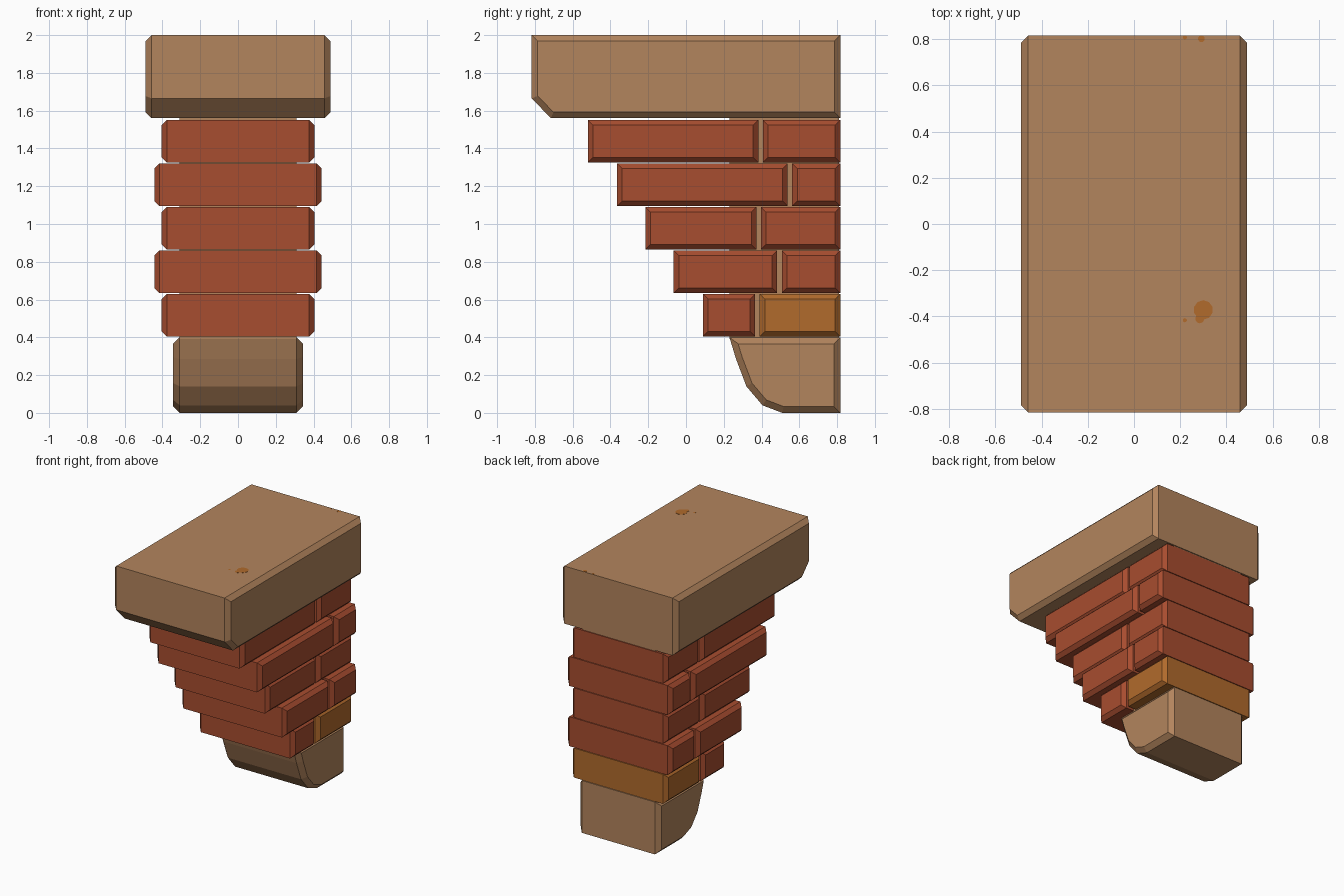
import bpy, bmesh
from mathutils import Vector

cube = bpy.data.objects.get("Cube")
if cube:
    bpy.data.objects.remove(cube, do_unlink=True)


def make_material(name, rgb):
    mat = bpy.data.materials.new(name)
    mat.use_nodes = True
    color = (*rgb, 1)
    mat.diffuse_color = color
    mat.node_tree.nodes["Principled BSDF"].inputs["Base Color"].default_value = color
    return mat


stone = make_material("tan stone", (0.45, 0.234, 0.11))
red = make_material("red brick", (0.39, 0.074, 0.029))
ochre = make_material("ochre brick", (0.44, 0.145, 0.025))


def inset(points, d):
    """Move every edge of a counter-clockwise convex outline inward by d."""
    result = []
    for i, p in enumerate(points):
        a = (p - points[i - 1]).normalized()
        b = (points[(i + 1) % len(points)] - p).normalized()
        na, nb = Vector((-a.y, a.x)), Vector((-b.y, b.x))
        result.append(p + (na + nb) * d / (1 + na.dot(nb)))
    return result


def block(name, outline, half_width, bevel, mat):
    """Extrude a (y, z) outline across x, with chamfered left and right rims."""
    outer = [Vector(p) for p in outline]
    inner = inset(outer, bevel) if bevel else outer
    rings = [(-half_width, inner), (bevel - half_width, outer),
             (half_width - bevel, outer), (half_width, inner)]
    if not bevel:
        rings = rings[1:3]
    bm = bmesh.new()
    loops = [[bm.verts.new((x, p.x, p.y)) for p in pts] for x, pts in rings]
    for low, high in zip(loops, loops[1:]):
        for i in range(len(outer)):
            j = (i + 1) % len(outer)
            bm.faces.new((low[i], low[j], high[j], high[i]))
    bm.faces.new(loops[0])
    bm.faces.new(loops[-1])
    bmesh.ops.recalc_face_normals(bm, faces=bm.faces[:])
    mesh = bpy.data.meshes.new(name)
    bm.to_mesh(mesh)
    bm.free()
    mesh.materials.append(mat)
    obj = bpy.data.objects.new(name, mesh)
    bpy.context.collection.objects.link(obj)
    return obj


def rect(y0, y1, z0, z1):
    return [(y0, z0), (y1, z0), (y1, z1), (y0, z1)]


BACK = 0.817

# Top slab with a sloped lower front edge
block("top_slab", [(-BACK, 1.665), (-0.715, 1.56), (BACK, 1.56),
                   (BACK, 2), (-BACK, 2)], 0.49, 0.032, stone)

# Curved foot stone
block("foot_stone", [(0.23, 0.4), (0.265, 0.285), (0.32, 0.14), (0.405, 0.04),
                     (0.51, 0), (BACK, 0), (BACK, 0.4)], 0.343, 0.034, stone)

# Mortar core seen between the bricks
block("mortar_core", rect(0.23, 0.81, 0.39, 1.57), 0.31, 0, stone)

# Stepped brick courses, bottom to top: front edge, joint position
courses = [(0.09, 0.378), (-0.065, 0.495), (-0.215, 0.385),
           (-0.365, 0.55), (-0.52, 0.395)]
for i, (front, joint) in enumerate(courses):
    z0 = 0.405 + 0.23 * i
    z1 = z0 + 0.225
    half = 0.443 if i % 2 else 0.404
    block(f"front_brick_{i + 1}", rect(front, joint - 0.012, z0, z1), half, 0.027, red)
    block(f"back_brick_{i + 1}", rect(joint + 0.012, BACK, z0, z1), half, 0.027,
          ochre if i == 0 else red)

# Thin worn spots on the slab top
spots = [(0.3, -0.372, 0.042), (0.285, -0.41, 0.02),
         (0.22, -0.417, 0.009), (0.292, 0.802, 0.015), (0.22, 0.808, 0.009)]
for i, (x, y, r) in enumerate(spots):
    bpy.ops.mesh.primitive_cylinder_add(vertices=10, radius=r, depth=0.004,
                                        location=(x, y, 1.9995))
    spot = bpy.context.object
    spot.name = f"worn_spot_{i + 1}"
    spot.data.materials.append(ochre)
